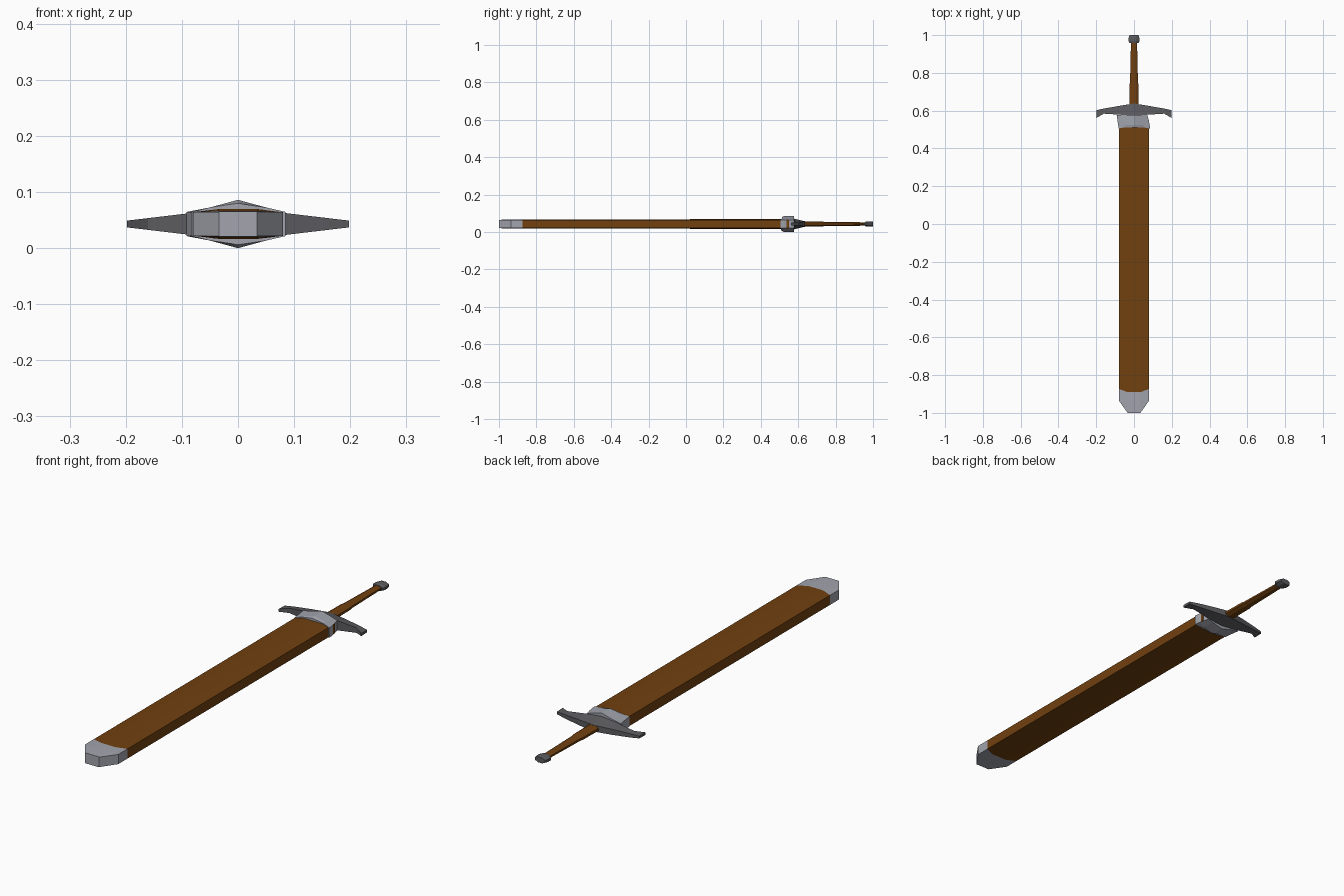
import bpy, bmesh, math

if "Cube" in bpy.data.objects:
    bpy.data.objects.remove(bpy.data.objects["Cube"])

CZ = 0.043  # height of the sword's mid plane


def material(name, rgb):
    m = bpy.data.materials.new(name)
    m.diffuse_color = (*rgb, 1)
    m.use_nodes = True
    m.node_tree.nodes["Principled BSDF"].inputs["Base Color"].default_value = m.diffuse_color
    return m


LEATHER = material("brown_leather", (0.165, 0.052, 0.005))
SILVER = material("silver_metal", (0.36, 0.37, 0.42))
STEEL = material("dark_steel", (0.105, 0.105, 0.115))


def loft(name, rings, mat):
    """Skin a list of equal-length rings of (x, y, z offset) points and cap the ends."""
    bm = bmesh.new()
    loops = [[bm.verts.new((x, y, CZ + z)) for x, y, z in r] for r in rings]
    n = len(loops[0])
    for a, b in zip(loops, loops[1:]):
        for i in range(n):
            j = (i + 1) % n
            bm.faces.new((a[i], a[j], b[j], b[i]))
    bm.faces.new(loops[0])
    bm.faces.new(loops[-1])
    bmesh.ops.recalc_face_normals(bm, faces=bm.faces)
    me = bpy.data.meshes.new(name)
    bm.to_mesh(me)
    bm.free()
    me.materials.append(mat)
    ob = bpy.data.objects.new(name, me)
    bpy.context.collection.objects.link(ob)
    return ob


def flat_ring(w, inner, side_z, mid_z, y_side, y_mid):
    """Eight-sided flattened section: thin at the sides, thicker in the middle."""
    top = [(-w, y_side, side_z), (-inner, y_mid, mid_z),
           (inner, y_mid, mid_z), (w, y_side, side_z)]
    return top + [(x, y, -z) for x, y, z in reversed(top)]


def round_ring(y, rx, rz, n=8):
    """Octagonal section with flat sides."""
    k = 1 / math.cos(math.pi / n)
    return [(rx * k * math.cos((i + .5) * 2 * math.pi / n), y,
             rz * k * math.sin((i + .5) * 2 * math.pi / n)) for i in range(n)]


# Scabbard body, slightly thicker towards the mouth
joint = flat_ring(.08, .035, .021, .0235, -.873, -.89)
loft("scabbard", [joint, flat_ring(.08, .035, .021, .0265, .55, .55)], LEATHER)

# Scabbard tip cap
loft("scabbard_tip", [
    flat_ring(.034, .033, .0215, .0225, -1, -1),
    flat_ring(.08, .035, .021, .0235, -.935, -.935),
    joint], SILVER)


# Scabbard mouth collar, ridged and slightly skewed
def collar_ring(y, left, right, side_z, apex, y_side):
    top = [(left, y_side, side_z), (-.05, y, .0295), (0, y, apex),
           (.05, y, .0295), (right, y_side, side_z)]
    return top + [(x, yy, -z) for x, yy, z in reversed(top)]


loft("scabbard_collar", [
    collar_ring(.512, -.082, .085, .0215, .037, .505),
    collar_ring(.525, -.084, .083, .0215, .043, .525),
    collar_ring(.578, -.092, .071, .0215, .043, .578)], SILVER)


# Cross guard, lofted along x with the tips hooked towards the blade
def guard_ring(x, y0, y1, z0, z1):
    return [(x, y0, -z0), (x, y1, -z1), (x, y1, z1), (x, y0, z0)]


half = [(.198, .562, .603, .006, .005), (.16, .584, .611, .0105, .008),
        (.08, .579, .625, .020, .012)]
loft("cross_guard",
     [guard_ring(-x, *r) for x, *r in half]
     + [guard_ring(0, .575, .638, .029, .014)]
     + [guard_ring(x, *r) for x, *r in reversed(half)], STEEL)

# Grip, wider near the guard
loft("grip", [round_ring(.61, .025, .013), round_ring(.74, .024, .012),
              round_ring(.75, .021, .011), round_ring(.97, .016, .009)], LEATHER)

# Pommel
loft("pommel", [round_ring(.957, .022, .011), round_ring(.968, .029, .014),
                round_ring(.988, .028, .014), round_ring(1.0, .024, .012)], STEEL)
